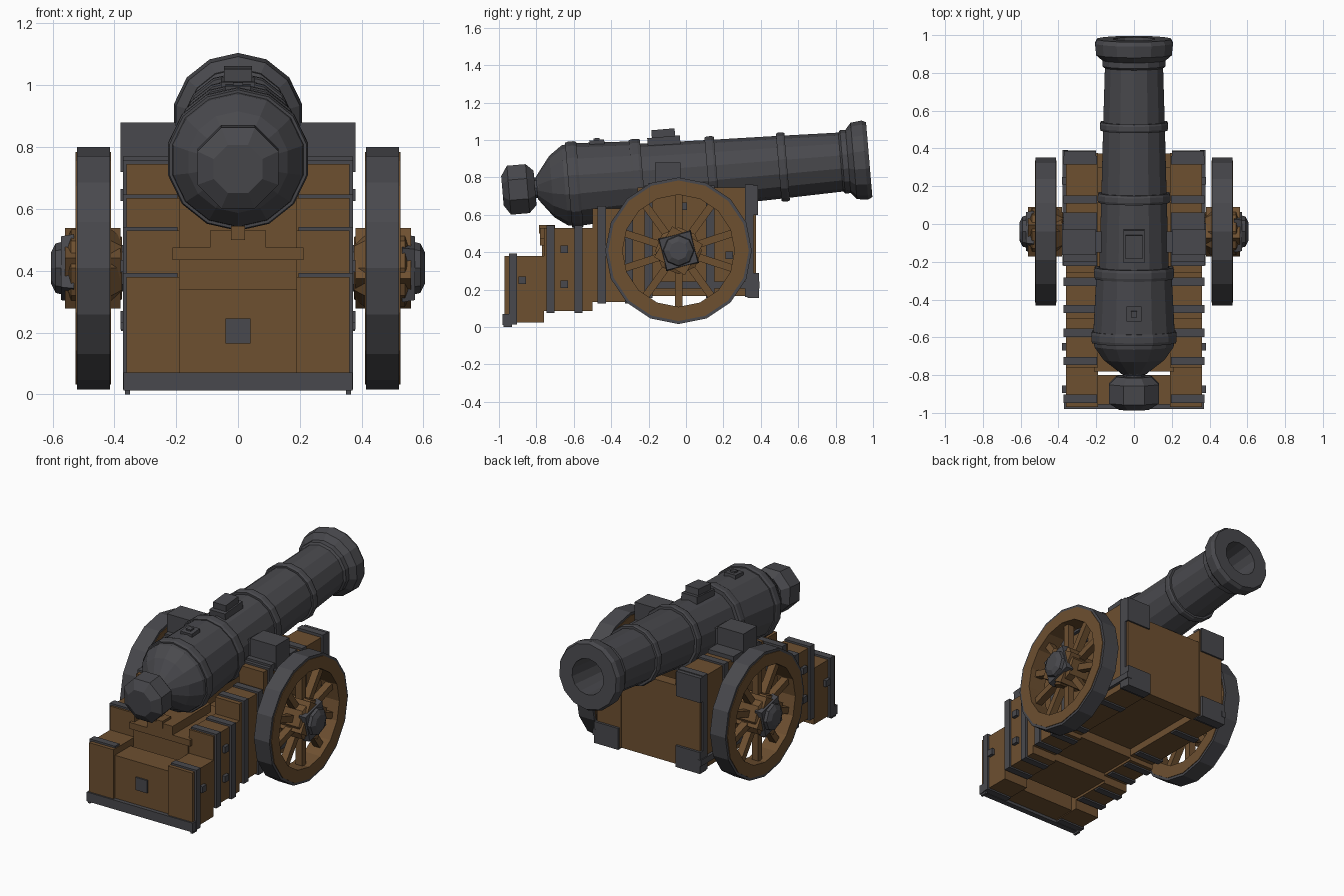
import bpy, bmesh, math
from mathutils import Matrix, Vector

if "Cube" in bpy.data.objects:
    bpy.data.objects.remove(bpy.data.objects["Cube"], do_unlink=True)


def material(name, rgb):
    m = bpy.data.materials.new(name)
    m.use_nodes = True
    m.diffuse_color = (*rgb, 1)
    m.node_tree.nodes["Principled BSDF"].inputs["Base Color"].default_value = (*rgb, 1)
    return m


IRON = material("dark iron", (0.066, 0.066, 0.074))
WOOD = material("brown wood", (0.155, 0.08, 0.03))
SIDES = (("left", 1), ("right", -1))


def finish(name, bm, mat):
    bmesh.ops.recalc_face_normals(bm, faces=bm.faces)
    mesh = bpy.data.meshes.new(name)
    bm.to_mesh(mesh)
    bm.free()
    mesh.materials.append(mat)
    ob = bpy.data.objects.new(name, mesh)
    bpy.context.collection.objects.link(ob)
    return ob


def box(name, x, y, z, mat, matrix=Matrix()):
    """Box from (min, max) pairs."""
    bm = bmesh.new()
    bmesh.ops.create_cube(bm, size=1)
    for v in bm.verts:
        v.co = matrix @ Vector([(a + b) / 2 + c * (b - a) for c, (a, b) in zip(v.co, (x, y, z))])
    return finish(name, bm, mat)


def pair(name, x, y, z, mat):
    """The same box on the left and the right."""
    for side, s in SIDES:
        box(f"{side}_{name}", sorted((s * x[0], s * x[1])), y, z, mat)


def lathe(name, profile, sides, mat, matrix, closed=False, turn=0.0):
    """Turn (distance, radius) points about local z; ends are capped unless closed."""
    bm = bmesh.new()
    rings = []
    for d, r in profile:
        angles = [turn + math.tau * i / sides for i in range(sides)]
        rings.append([bm.verts.new(matrix @ Vector((r * math.cos(a), r * math.sin(a), d))) for a in angles])
    count = len(rings)
    for k in range(count if closed else count - 1):
        a, b = rings[k], rings[(k + 1) % count]
        for i in range(sides):
            j = (i + 1) % sides
            bm.faces.new((a[i], a[j], b[j], b[i]))
    if not closed:
        bm.faces.new(rings[0])
        bm.faces.new(rings[-1])
    return finish(name, bm, mat)


# Barrel, tilted muzzle up, with its bore
TILT = Matrix.Translation((0, 0, 0.812)) @ Matrix.Rotation(math.radians(4.85), 4, "X")
ALONG = TILT @ Matrix.Rotation(-math.pi / 2, 4, "X")
lathe("barrel", [
    (-0.8, 0.06), (-0.77, 0.1), (-0.72, 0.165), (-0.65, 0.215), (-0.6, 0.222),
    (-0.28, 0.205), (-0.27, 0.19), (0.12, 0.178), (0.5, 0.168), (0.83, 0.158),
    (0.84, 0.17), (0.87, 0.17), (0.9, 0.205), (0.96, 0.212), (0.983, 0.2),
    (0.983, 0.11), (0.7, 0.1)], 14, IRON, ALONG, turn=math.pi / 14)
for i, (d, r, w) in enumerate([(-0.6, 0.232, 0.06), (-0.26, 0.216, 0.06),
                               (0.14, 0.197, 0.05), (0.52, 0.185, 0.045)]):
    lathe(f"barrel_band_{i + 1}", [(d - w / 2, r - 0.005), (d - w / 4, r), (d + w / 4, r),
                                   (d + w / 2, r - 0.005)], 14, IRON, ALONG, turn=math.pi / 14)
lathe("breech_neck", [(-0.86, 0.055), (-0.76, 0.055)], 8, IRON, ALONG)
lathe("breech_collar", [(-0.795, 0.07), (-0.765, 0.085)], 10, IRON, ALONG)
lathe("breech_knob", [(-0.985, 0.085), (-0.95, 0.142), (-0.85, 0.142), (-0.81, 0.1)],
      8, IRON, ALONG, turn=math.pi / 8)
box("sight_block", (-0.045, 0.045), (-0.165, -0.04), (0.15, 0.255), IRON, TILT)
box("sight_base", (-0.055, 0.055), (-0.19, -0.015), (0.15, 0.215), IRON, TILT)
box("vent_plate", (-0.04, 0.04), (-0.5, -0.42), (0.19, 0.228), IRON, TILT)
box("vent_plug", (-0.016, 0.016), (-0.476, -0.444), (0.2, 0.238), IRON, TILT)

# Stepped cheeks: y range, z range, strap positions
STEPS = [((-0.97, -0.76), (0.025, 0.38), (-0.925,)),
         ((-0.76, -0.5), (0.085, 0.53), (-0.725, -0.575)),
         ((-0.5, -0.26), (0.135, 0.635), (-0.45, -0.305)),
         ((-0.26, 0.375), (0.165, 0.745), (-0.2, 0.13))]
for n, (y, z, straps) in enumerate(STEPS):
    pair(f"cheek_step_{n + 1}", (0.19, 0.36), y, z, WOOD)
    for k, c in enumerate(straps):
        pair(f"cheek_strap_{n + 1}_{k + 1}", (0.195, 0.372), (c - 0.022, c + 0.022),
             (z[0] - 0.01, z[1] + 0.012), IRON)

# Boards between the cheeks
box("tail_board", (-0.19, 0.19), (-0.955, -0.8), (0.03, 0.34), WOOD)
box("middle_block", (-0.19, 0.19), (-0.77, -0.5), (0.1, 0.435), WOOD)
box("bed_plank", (-0.212, 0.212), (-0.78, -0.45), (0.435, 0.475), WOOD)
box("wedge", (-0.09, 0.09), (-0.78, -0.4), (0.475, 0.53), WOOD)
box("wedge_handle", (-0.022, 0.022), (-0.785, -0.7), (0.5, 0.545), WOOD)
box("rear_floor", (-0.19, 0.19), (-0.5, -0.26), (0.15, 0.44), WOOD)
box("main_floor", (-0.19, 0.19), (-0.26, 0.36), (0.21, 0.3), WOOD)
box("front_wall", (-0.2, 0.2), (0.3, 0.372), (0.165, 0.66), WOOD)

# Iron fittings on the carriage
box("tail_strap", (-0.37, 0.37), (-0.98, -0.945), (0.012, 0.07), IRON)
box("tail_plate", (-0.04, 0.04), (-0.965, -0.95), (0.165, 0.245), IRON)
pair("tail_foot", (0.35, 0.365), (-0.975, -0.93), (0, 0.02), IRON)
pair("front_strap", (0.195, 0.372), (0.315, 0.36), (0.16, 0.762), IRON)
pair("upper_corner_iron", (0.2, 0.37), (0.33, 0.385), (0.6, 0.757), IRON)
pair("lower_corner_iron", (0.2, 0.37), (0.33, 0.39), (0.155, 0.29), IRON)
pair("side_rail", (0.35, 0.378), (-0.22, 0.392), (0.205, 0.243), IRON)
for i, (y, z) in enumerate([(-0.875, 0.25), (-0.65, 0.415), (-0.65, 0.23),
                            (-0.015, 0.645), (0.23, 0.385)]):
    pair(f"bolt_{i + 1}", (0.35, 0.38), (y - 0.02, y + 0.02), (z - 0.02, z + 0.02), IRON)
pair("trunnion", (0.12, 0.37), (-0.15, -0.04), (0.73, 0.86), IRON)
pair("trunnion_cap", (0.2, 0.38), (-0.165, -0.03), (0.72, 0.88), IRON)
pair("trunnion_base", (0.195, 0.372), (-0.2, 0.06), (0.735, 0.77), IRON)

# Wheels
for side, s in SIDES:
    hub = Matrix.Translation((0, -0.04, 0.408)) @ Matrix.Rotation(s * math.pi / 2, 4, "Y")
    lathe(f"{side}_rim", [(0.41, 0.3), (0.41, 0.376), (0.525, 0.376), (0.525, 0.3)],
          16, WOOD, hub, closed=True)
    lathe(f"{side}_tyre", [(0.414, 0.37), (0.414, 0.392), (0.521, 0.392), (0.521, 0.37)],
          16, IRON, hub, closed=True)
    for k in range(10):
        spin = hub @ Matrix.Rotation(math.tau * k / 10, 4, "Z")
        box(f"{side}_spoke_{k + 1}", (0.06, 0.32), (-0.02, 0.02), (0.445, 0.49), WOOD, spin)
    lathe(f"{side}_axle", [(0.3, 0.075), (0.59, 0.075)], 8, IRON, hub)
    lathe(f"{side}_hub", [(0.375, 0.1), (0.41, 0.125), (0.54, 0.125), (0.55, 0.1)], 8, WOOD, hub)
    lathe(f"{side}_hub_square", [(0.38, 0.135), (0.56, 0.135)], 4, WOOD, hub, turn=0.25)
    lathe(f"{side}_hub_iron", [(0.53, 0.128), (0.572, 0.12)], 4, IRON, hub, turn=0.25 + math.pi / 4)
    lathe(f"{side}_hub_cap", [(0.57, 0.085), (0.59, 0.08), (0.605, 0.05)], 8, IRON, hub)
